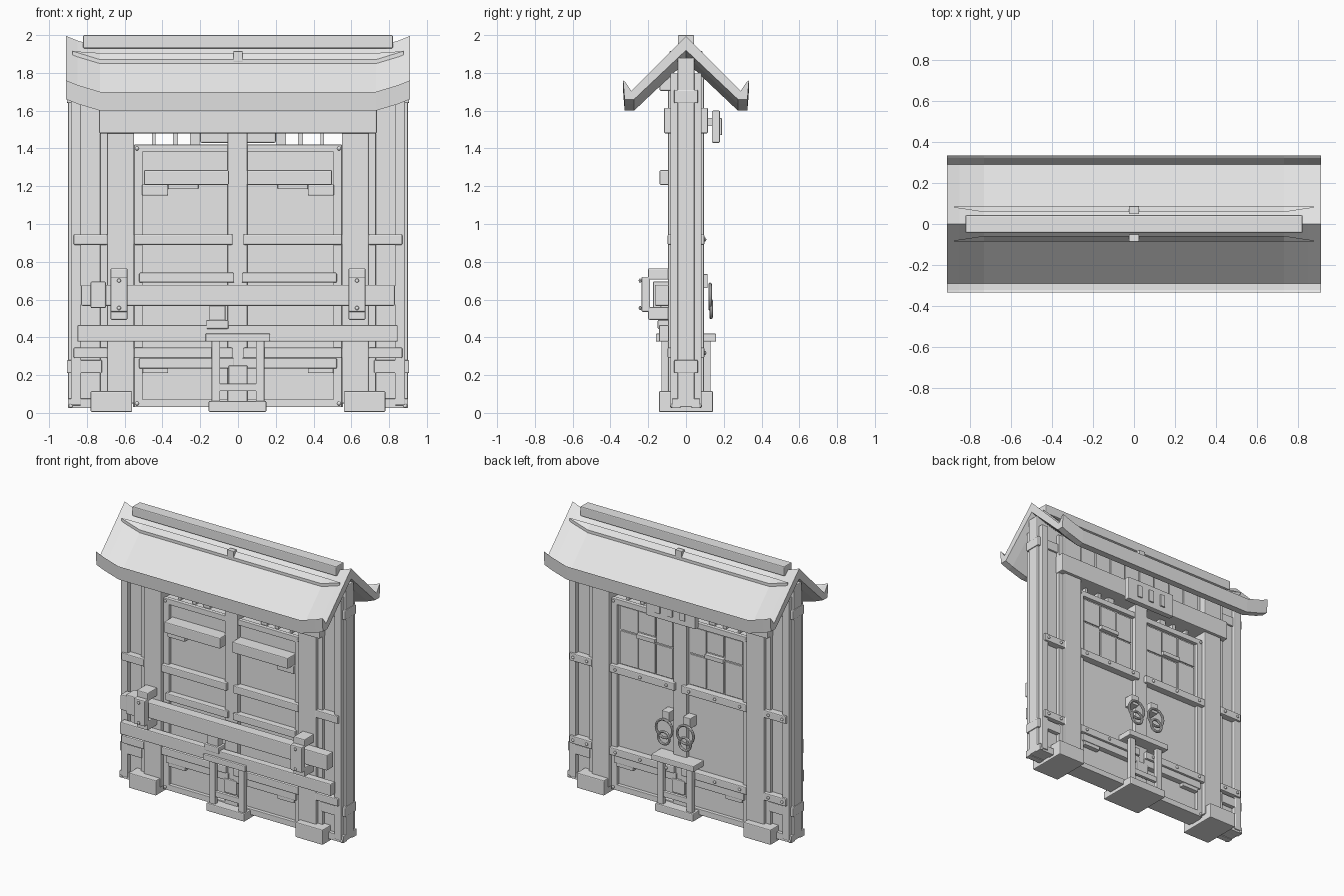
import bpy, math
from mathutils import Vector

grey = bpy.data.materials.new("plain grey")
grey.diffuse_color = (0.8, 0.8, 0.8, 1)


def mesh_object(name, verts, faces):
    me = bpy.data.meshes.new(name)
    me.from_pydata(verts, [], faces)
    me.materials.append(grey)
    ob = bpy.data.objects.new(name, me)
    bpy.context.collection.objects.link(ob)
    return ob


def box(name, x, y, z, bevel=0.006):
    """Bevelled block given by its (min, max) range on each axis."""
    v = [(a, b, c) for a in x for b in y for c in z]
    f = [(0, 1, 3, 2), (4, 6, 7, 5), (0, 4, 5, 1), (2, 3, 7, 6), (0, 2, 6, 4), (1, 5, 7, 3)]
    ob = mesh_object(name, v, f)
    if bevel:
        m = ob.modifiers.new("edge", 'BEVEL')
        m.width, m.segments = bevel, 2
    return ob


def pair(name, x, y, z, bevel=0.006):
    """The same block on the left and right."""
    box(name + "_right", x, y, z, bevel)
    box(name + "_left", (-x[1], -x[0]), y, z, bevel)


def both(name, x, y, z, bevel=0.006):
    """The same block left and right, on front and back."""
    pair(name + "_back", x, y, z, bevel)
    pair(name + "_front", x, (-y[1], -y[0]), z, bevel)


def stud(name, x, y, z, r=0.011):
    bpy.ops.mesh.primitive_uv_sphere_add(segments=10, ring_count=6, radius=r, location=(x, y, z))
    ob = bpy.context.object
    ob.name = name
    ob.scale.y = 0.7
    ob.data.materials.append(grey)
    bpy.ops.object.shade_smooth_by_angle()


def loft(name, sections):
    """Join equal closed sections along x and cap both ends."""
    n = len(sections[0])
    v = [p for s in sections for p in s]
    f = [(i * n + j, i * n + (j + 1) % n, (i + 1) * n + (j + 1) % n, (i + 1) * n + j)
         for i in range(len(sections) - 1) for j in range(n)]
    f += [tuple(range(n))[::-1], tuple(range(len(v) - n, len(v)))]
    return mesh_object(name, v, f)


# Roof: chevron section with turned-up eaves, ends swept upwards
half = [(0.29, 1.645), (0.32, 1.69), (0.333, 1.70), (0.325, 1.60), (0.275, 1.60)]
section = [(0, 1.935)] + half + [(0, 1.86)] + [(-y, z) for y, z in reversed(half)]
stations = [(-0.91, .06), (-0.85, .036), (-0.73, 0), (0.73, 0), (0.85, .036), (0.91, .06)]
loft("roof", [[(x, y, z + up) for y, z in section] for x, up in stations])
box("ridge_cap", (-0.82, 0.82), (-0.043, 0.043), (1.93, 2.0))

# Tapered strips on the roof slopes and their small centre ornaments
for s in (-1, 1):
    rows = []
    for x, y1, up in [(-.875, .08, .045), (-.73, .058, 0), (.73, .058, 0), (.875, .08, .045)]:
        rows.append([(x, s * y1, 1.935 - y1 + up), (x, s * .086, 1.845 + up),
                     (x, s * .086, 1.87 + up), (x, s * y1, 1.905 + (.01 if up else 0))])
    loft("roof_strip", rows)
    box("roof_ornament", (-0.025, 0.025), sorted((s * .05, s * .087)), (1.86, 1.915), 0.003)

# Wall ends: centre spine, flanking layers, panel and frame
pair("end_spine", (0.82, 0.90), (-0.045, 0.045), (0.03, 1.88))
pair("end_post", (0.83, 0.885), (-0.083, 0.083), (0.04, 1.80))
pair("side_panel", (0.60, 0.86), (-0.05, 0.05), (0.03, 1.80), 0)
both("side_inner_strip", (0.69, 0.73), (0.04, 0.072), (0.03, 1.78), 0.003)
both("side_bottom_rail", (0.69, 0.90), (0.03, 0.075), (0.025, 0.075), 0.003)
for z in ((0.21, 0.28), (1.64, 1.71)):
    pair("end_clamp", (0.72, 0.906), (-0.063, 0.063), z)
both("low_side_block", (0.72, 0.86), (0.04, 0.08), (0.21, 0.28))

# Main pillars, feet and lintel
pair("pillar", (0.55, 0.692), (-0.095, 0.095), (0.05, 1.80))
pair("foot", (0.56, 0.78), (-0.143, 0.143), (0.005, 0.115))
box("lintel", (-0.735, 0.735), (-0.116, 0.116), (1.48, 1.615))

# Boarded wall above the lintel
box("upper_wall", (-0.86, 0.86), (-0.045, 0.045), (1.60, 1.87), 0)
for i in range(8):
    x = -0.52 + i * 0.13
    for s in (-1, 1):
        box("upper_board", (x + .004, x + .126), sorted((s * .04, s * .06)), (1.61, 1.80), 0.003)
box("front_roof_beam", (-0.73, 0.73), (-0.14, -0.08), (1.705, 1.78))

# Slats in the open band over the doors
for x0, x1 in ((0.438, 0.456), (0.318, 0.345), (0.205, 0.255)):
    pair("vent_slat", (x0, x1), (-0.03, 0.03), (1.40, 1.50), 0)

# Doors: thin panels in raised frames
pair("door_panel", (0.0, 0.555), (-0.045, 0.045), (0.03, 1.415), 0)
box("centre_stile", (-0.055, 0.05), (-0.075, 0.075), (0.03, 1.49), 0.004)
both("door_stile", (0.505, 0.55), (0.04, 0.07), (0.03, 1.42), 0.003)
both("door_top_rail", (0.04, 0.55), (0.04, 0.07), (1.38, 1.42), 0.003)
both("door_bottom_rail", (0.04, 0.55), (0.04, 0.07), (0.03, 0.072), 0.003)

# Horizontal battens
for z in ((0.89, 0.945), (0.29, 0.345)):
    both("door_batten", (0.028, 0.55), (0.04, 0.097), z)
    both("wall_batten", (0.69, 0.87), (0.04, 0.097), z)
pair("middle_batten", (0.02, 0.523), (-0.09, -0.04), (0.69, 0.742))
both("low_batten", (0.02, 0.523), (0.04, 0.085), (0.235, 0.29))
both("low_batten_block", (0.37, 0.505), (0.04, 0.08), (0.21, 0.24), 0.004)
pair("upper_block", (0.048, 0.498), (-0.14, -0.04), (1.207, 1.285))
pair("upper_block_corner", (0.37, 0.508), (-0.085, -0.04), (1.15, 1.21))
pair("upper_block_step", (0.21, 0.37), (-0.075, -0.04), (1.185, 1.21), 0.003)

# Thin boards on the back of the doors
for x0, x1, z0, z1 in ((0.07, 0.2, 1.18, 1.37), (0.21, 0.34, 1.22, 1.37), (0.35, 0.49, 1.2, 1.37),
                       (0.07, 0.2, 0.95, 1.17), (0.21, 0.34, 0.95, 1.17), (0.35, 0.49, 0.95, 1.19)):
    pair("back_board", (x0, x1), (0.04, 0.053), (z0, z1), 0.002)
pair("back_board_bracket", (0.2, 0.35), (0.04, 0.075), (1.18, 1.21), 0.003)

# Studs on battens and door corners
for s in (-1, 1):
    for z in (0.918, 0.318):
        for x in (0.09, 0.3, 0.5, 0.73, 0.84):
            stud("batten_stud", s * x, 0.1, z)
    for z in (0.05, 1.4):
        for y in (-0.072, 0.072):
            stud("corner_stud", s * 0.535, y, z)
    for y in (-0.077, 0.077):
        stud("wall_corner_stud", s * 0.885, y, 0.037)

# Locking bar with end collar, and its brackets
box("locking_bar", (-0.83, 0.83), (-0.165, -0.09), (0.567, 0.678))
box("bar_collar", (-0.78, -0.70), (-0.175, -0.08), (0.555, 0.695))
pair("bracket_plate", (0.585, 0.675), (-0.235, -0.19), (0.535, 0.72))
pair("bracket_top", (0.585, 0.675), (-0.2, -0.09), (0.705, 0.765))
pair("bracket_bottom", (0.585, 0.675), (-0.2, -0.09), (0.493, 0.56))
for s in (-1, 1):
    for z in (0.555, 0.70):
        stud("bracket_stud", s * 0.63, -0.243, z)
box("lower_bar", (-0.85, 0.845), (-0.143, -0.09), (0.377, 0.465))

# Central stand, straddling the gate, with drop bolt
box("stand_base", (-0.155, 0.15), (-0.143, 0.143), (0.005, 0.063))
box("stand_top", (-0.172, 0.17), (-0.16, 0.16), (0.377, 0.42))
both("stand_leg", (0.095, 0.14), (0.095, 0.13), (0.05, 0.385), 0.004)
for s in (-1, 1):
    box("stand_rung", (-0.1, 0.1), sorted((s * .1, s * .125)), (0.115, 0.155), 0.004)
    box("stand_inner_block", (-0.05, 0.05), sorted((s * .06, s * .09)), (0.15, 0.25), 0.004)
box("bolt_collar", (-0.168, -0.05), (-0.15, -0.07), (0.445, 0.492))
box("bolt", (-0.152, -0.066), (-0.135, -0.08), (0.48, 0.575))

# Pull rings on the back
for s in (-1, 1):
    x = s * 0.085
    box("ring_mount", (x - 0.03, x + 0.03), (0.04, 0.115), (0.66, 0.735), 0.004)
    for r, z, y in ((0.066, 0.615, 0.128), (0.045, 0.55, 0.133)):
        bpy.ops.mesh.primitive_torus_add(major_segments=24, minor_segments=8, major_radius=r,
                                         minor_radius=0.009, location=(x, y, z),
                                         rotation=(math.pi / 2, 0, 0))
        ring = bpy.context.object
        ring.name = "pull_ring"
        ring.data.materials.append(grey)
        bpy.ops.object.shade_smooth_by_angle()

# Plaque on the back with three plain raised bars
box("plaque", (-0.2, 0.2), (0.137, 0.18), (1.43, 1.60))
pair("plaque_hanger", (0.13, 0.17), (0.1, 0.14), (1.52, 1.56), 0)
for x in (-0.1, 0, 0.1):
    box("plaque_bar", (x - 0.02, x + 0.02), (0.175, 0.19), (1.47, 1.56), 0.003)
